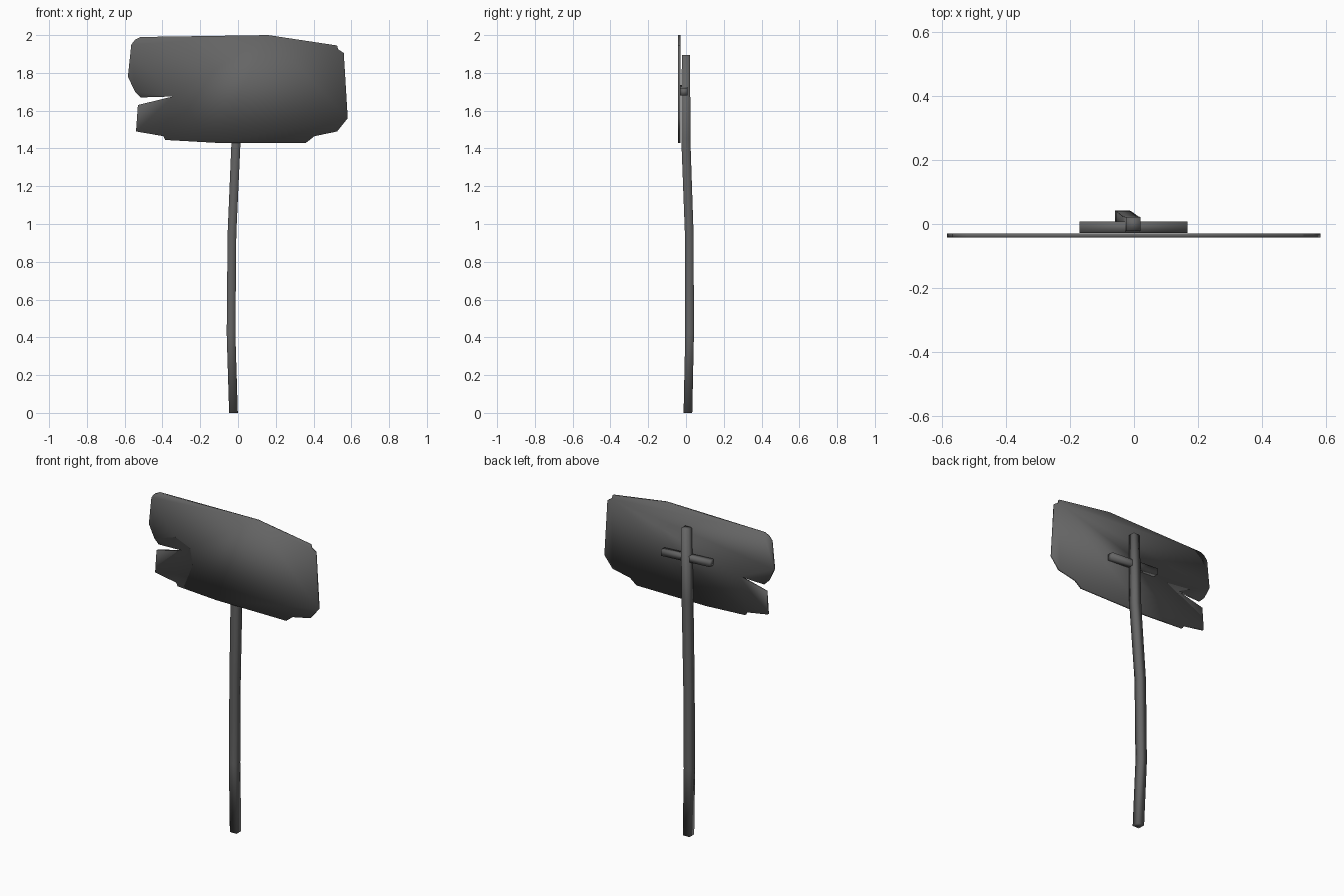
import bpy, bmesh
from mathutils import Vector

if "Cube" in bpy.data.objects:
    bpy.data.objects.remove(bpy.data.objects["Cube"])

# dark weathered grey shared by all parts
dark = bpy.data.materials.new("dark_grey")
dark.diffuse_color = (0.13, 0.13, 0.13, 1)
dark.use_nodes = True
dark.node_tree.nodes["Principled BSDF"].inputs["Base Color"].default_value = dark.diffuse_color


def finish(name, bm):
    """Turn the bmesh into a smooth shaded dark grey object."""
    bmesh.ops.recalc_face_normals(bm, faces=bm.faces)
    for f in bm.faces:
        f.smooth = True
    me = bpy.data.meshes.new(name)
    bm.to_mesh(me)
    bm.free()
    me.materials.append(dark)
    ob = bpy.data.objects.new(name, me)
    bpy.context.collection.objects.link(ob)
    return ob


def loft(name, rings):
    """Skin a list of equally sized point rings and cap both ends."""
    bm = bmesh.new()
    vs = [[bm.verts.new(p) for p in ring] for ring in rings]
    n = len(vs[0])
    for a, b in zip(vs, vs[1:]):
        for i in range(n):
            j = (i + 1) % n
            bm.faces.new((a[i], a[j], b[j], b[i]))
    bm.faces.new(vs[0])
    bm.faces.new(vs[-1])
    return finish(name, bm)


SQUARE = [(-1, -1), (1, -1), (1, 1), (-1, 1)]

# crooked wooden post: centre x, centre y, z, half width
path = [(-0.024, 0.010, 0.0, 0.023), (-0.037, 0.019, 0.42, 0.023),
        (-0.032, 0.017, 0.95, 0.023), (-0.010, -0.001, 1.45, 0.024),
        (-0.002, 0.000, 1.895, 0.022)]
loft("post", [[(x + a * h, y + b * h, z) for a, b in SQUARE]
              for x, y, z, h in path])

# short tilted crossbar behind the board
loft("crossbar", [[(x, -0.010 + a * 0.018, z + b * 0.019) for a, b in SQUARE]
                  for x, z in [(-0.17, 1.718), (0.167, 1.699)]])

# battered sign board with a split on its left side
outline = [(-.545, 1.975), (-.515, 1.99), (.16, 2.0), (.525, 1.945),
           (.53, 1.925), (.56, 1.905), (.581, 1.56), (.525, 1.49),
           (.405, 1.465), (.36, 1.43), (-.12, 1.43), (-.385, 1.445),
           (-.395, 1.465), (-.54, 1.49), (-.53, 1.63), (-.345, 1.675),
           (-.515, 1.67), (-.545, 1.70), (-.583, 1.78), (-.565, 1.95)]
bm = bmesh.new()
face = bm.faces.new([bm.verts.new((x, -0.042, z)) for x, z in outline])
ext = bmesh.ops.extrude_face_region(bm, geom=[face], use_keep_orig=True)
bmesh.ops.translate(bm, vec=Vector((0, 0.013, 0)),
                    verts=[g for g in ext["geom"] if isinstance(g, bmesh.types.BMVert)])
finish("sign_board", bm)
